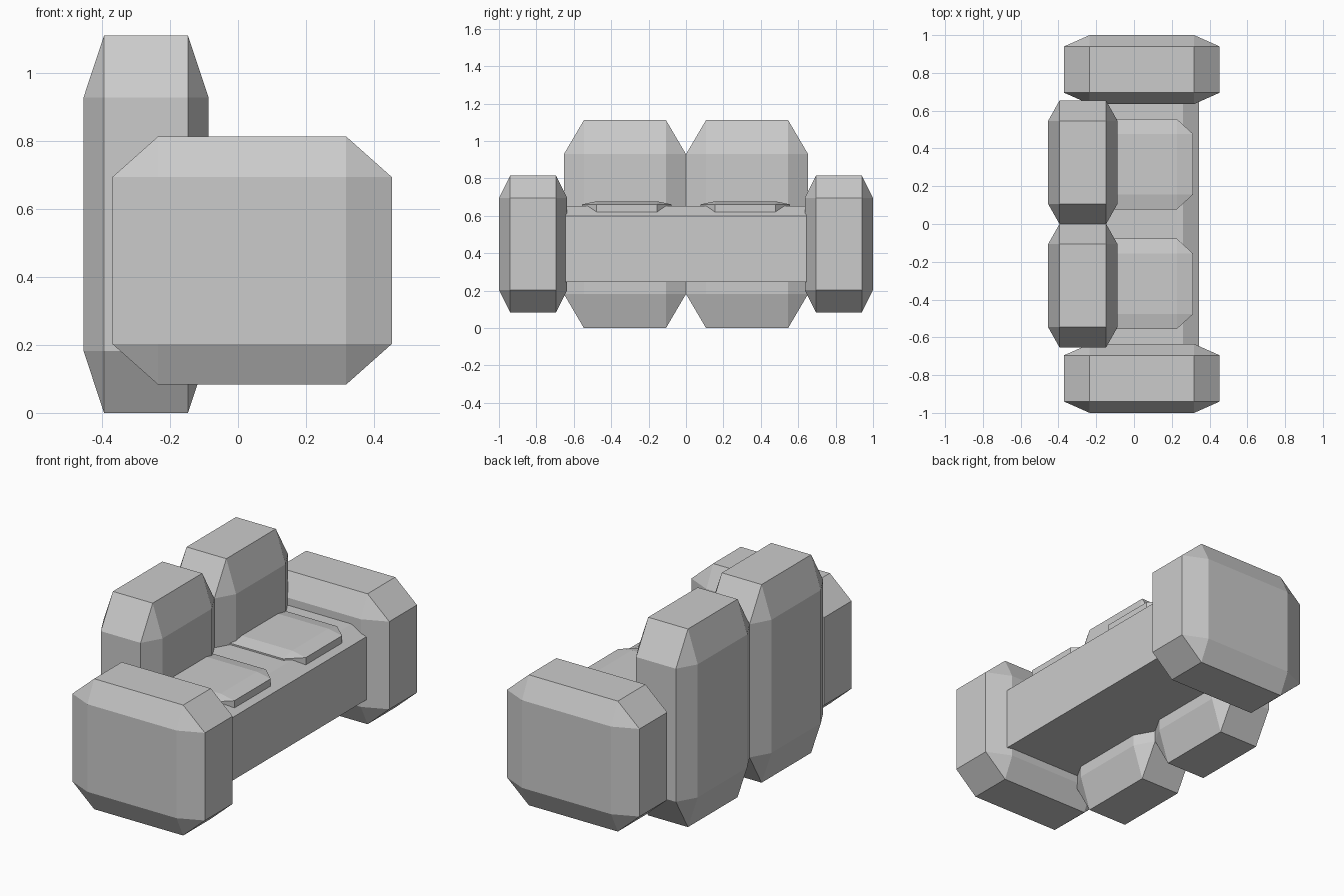
import bpy, bmesh

if "Cube" in bpy.data.objects:
    bpy.data.objects.remove(bpy.data.objects["Cube"])

CHAMFER = 0.164  # bevel as a share of each side, so it stretches with the part


def make_object(name, bm):
    bmesh.ops.recalc_face_normals(bm, faces=bm.faces)
    mesh = bpy.data.meshes.new(name)
    bm.to_mesh(mesh)
    bm.free()
    obj = bpy.data.objects.new(name, mesh)
    bpy.context.collection.objects.link(obj)
    return obj


def chamfered_block(name, x, y, z):
    """Unit cube with all edges bevelled, then stretched to the given ranges."""
    bm = bmesh.new()
    bmesh.ops.create_cube(bm, size=1)
    bmesh.ops.bevel(bm, geom=bm.edges[:], offset=CHAMFER, offset_type='OFFSET',
                    segments=1, affect='EDGES', profile=0.5)
    for v in bm.verts:
        for i, (lo, hi) in enumerate((x, y, z)):
            v.co[i] = (lo + hi) / 2 + v.co[i] * (hi - lo)
    return make_object(name, bm)


def extruded_profile(name, profile, y0, y1):
    """Extrude an x-z outline along y."""
    bm = bmesh.new()
    face = bm.faces.new([bm.verts.new((px, y0, pz)) for px, pz in profile])
    ext = bmesh.ops.extrude_face_region(bm, geom=[face])
    verts = [g for g in ext['geom'] if isinstance(g, bmesh.types.BMVert)]
    bmesh.ops.translate(bm, verts=verts, vec=(0, y1 - y0, 0))
    return make_object(name, bm)


# Paired parts on either side of the centre
for label, s in (("right", -1), ("left", 1)):
    def span(a, b):
        return tuple(sorted((s * a, s * b)))

    chamfered_block(label + "_armrest", (-0.37, 0.453), span(0.635, 1.0), (0.083, 0.815))
    chamfered_block(label + "_back_cushion", (-0.455, -0.087), span(0.0, 0.653), (0.0, 1.112))
    chamfered_block(label + "_seat_cushion", (-0.21, 0.312), span(0.077, 0.556), (0.577, 0.678))

# Seat base with sloped upper edges, running between the armrests
extruded_profile("seat_base",
                 [(-0.30, 0.246), (0.345, 0.246), (0.345, 0.60),
                  (0.26, 0.653), (-0.215, 0.653), (-0.30, 0.60)],
                 -0.645, 0.645)
